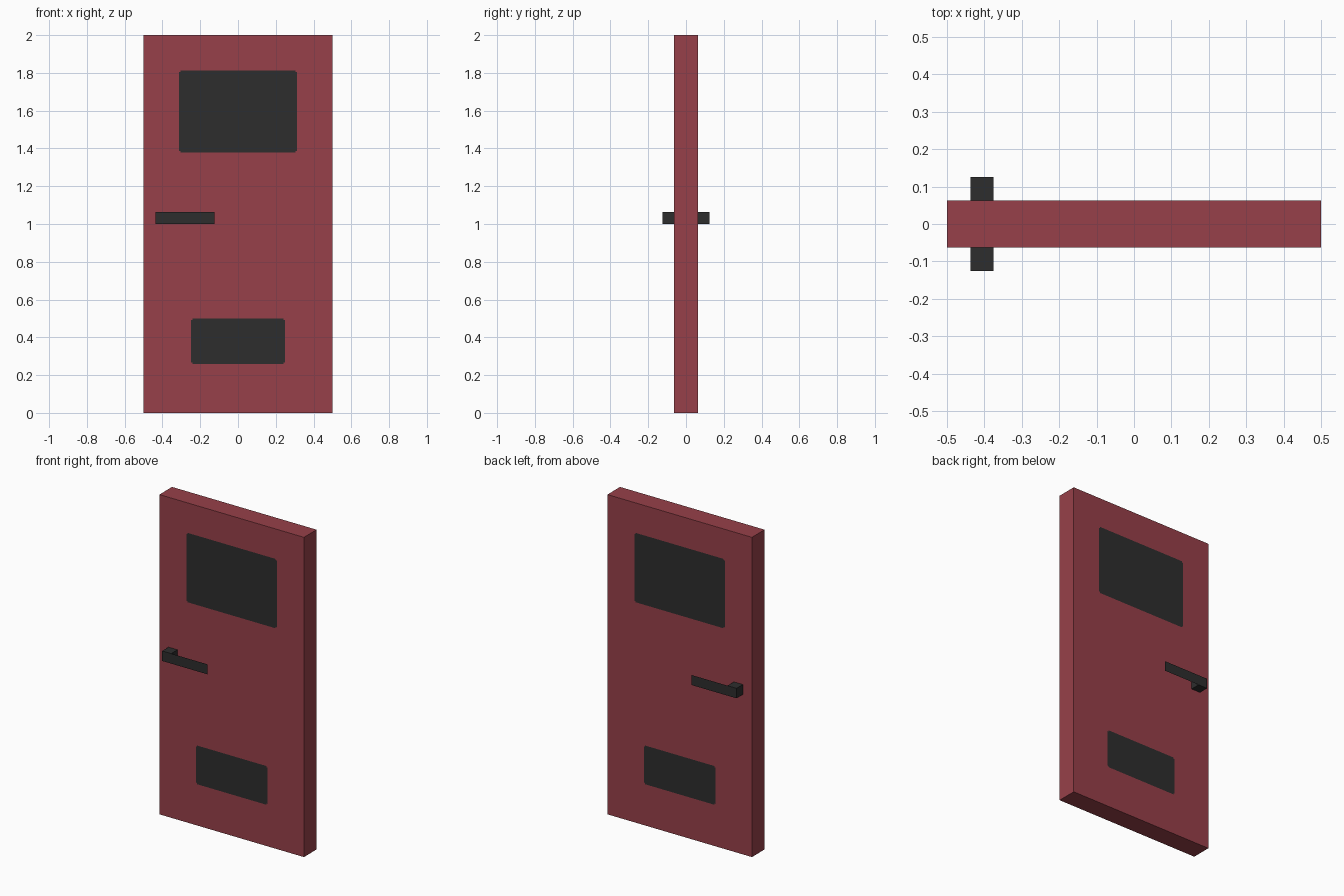
import bpy
import bmesh
from mathutils import Matrix, Vector

if "Cube" in bpy.data.objects:
    bpy.data.objects.remove(bpy.data.objects["Cube"])


def material(name, rgb):
    m = bpy.data.materials.new(name)
    m.diffuse_color = (*rgb, 1)
    m.use_nodes = True
    m.node_tree.nodes["Principled BSDF"].inputs["Base Color"].default_value = m.diffuse_color
    return m


RED = material("door red", (0.309, 0.051, 0.067))
DARK = material("charcoal", (0.027, 0.027, 0.027))


def box(bm, lo, hi):
    lo, hi = Vector(lo), Vector(hi)
    mat = Matrix.Translation((lo + hi) / 2) @ Matrix.Diagonal((*(hi - lo), 1))
    return bmesh.ops.create_cube(bm, size=1, matrix=mat)["verts"]


def finish(bm, name, mats):
    me = bpy.data.meshes.new(name)
    bm.to_mesh(me)
    bm.free()
    for m in mats:
        me.materials.append(m)
    ob = bpy.data.objects.new(name, me)
    bpy.context.collection.objects.link(ob)
    return ob


# Door slab, cut along the panel outlines so panels are flush faces
S = 1 / 128  # corner notch of the panels
PANELS = [(0.3125, 1.3785, 1.8125), (0.2485, 0.2578, 0.5)]  # half width, bottom, top

bm = bmesh.new()
box(bm, (-0.5, -0.0625, 0), (0.5, 0.0625, 2))


def cut(co, no):
    bmesh.ops.bisect_plane(bm, geom=bm.verts[:] + bm.edges[:] + bm.faces[:],
                           plane_co=co, plane_no=no)


for w, z0, z1 in PANELS:
    for x in (-w, -w + S, w - S, w):
        cut((x, 0, 0), (1, 0, 0))
    for z in (z0, z0 + S, z1 - S, z1):
        cut((0, 0, z), (0, 0, 1))

# Colour the panel faces on front and back, leaving the corner notches red
bm.normal_update()
for f in bm.faces:
    c = f.calc_center_median()
    for w, z0, z1 in PANELS:
        inside = abs(c.x) < w and z0 < c.z < z1
        corner = abs(c.x) > w - S and not z0 + S < c.z < z1 - S
        if abs(f.normal.y) > 0.9 and inside and not corner:
            f.material_index = 1
finish(bm, "door_slab", [RED, DARK])

# Handles: square stem with a flat lever sheet on its outer face
for name, side in (("front_handle", -1), ("back_handle", 1)):
    bm = bmesh.new()
    y = 0.125 * side
    box(bm, (-0.4375, min(y, y / 2), 1.0), (-0.375, max(y, y / 2), 1.0625))
    pts = [(-0.375, y, 1.0), (-0.125, y, 1.0), (-0.125, y, 1.0625), (-0.375, y, 1.0625)]
    bm.faces.new([bm.verts.new(p) for p in (pts if side < 0 else pts[::-1])])
    finish(bm, name, [DARK])
